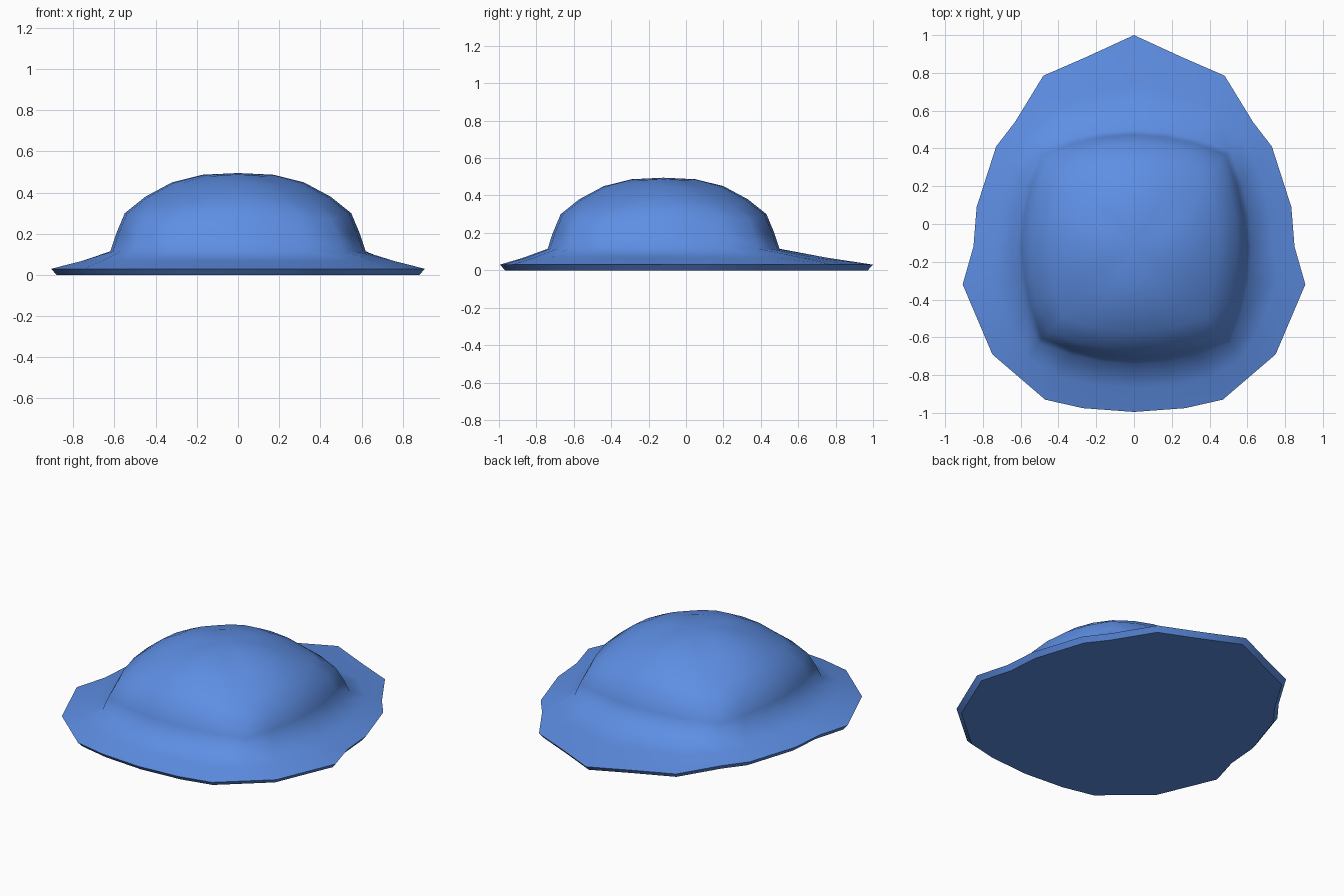
import bpy, bmesh

if "Cube" in bpy.data.objects:
    bpy.data.objects.remove(bpy.data.objects["Cube"])

CY = -0.12  # centre of the crown along y

blue = bpy.data.materials.new("blue")
blue.diffuse_color = (0.11, 0.27, 0.77, 1)
blue.use_nodes = True
blue.node_tree.nodes["Principled BSDF"].inputs["Base Color"].default_value = blue.diffuse_color


def mirrored(half):
    """Close a right-hand half outline (back to front) across x = 0."""
    return half + [(-x, y, z) for x, y, z in reversed(half[1:-1])]


def crown_ring(r, z, corner, drop):
    """Rounded-square ring of 24 points whose corners sag by drop."""
    half = []
    for i in range(13):
        side = 0 if i < 3 else 1 if i <= 9 else 2
        v = (i - 6 * side) / 3
        along = r * corner * v
        out = r * (1 - (1 - corner) * v * v)
        x, y = [(along, out), (out, -along), (-along, -out)][side]
        half.append((x, y + CY, z - drop * v * v))
    return mirrored(half)


# Brim outline, right half from back to front
brim = [(0, 1), (0.25, 0.885), (0.48, 0.785), (0.63, 0.54), (0.73, 0.41),
        (0.833, 0.09), (0.85, -0.12), (0.907, -0.32), (0.75, -0.69),
        (0.61, -0.81), (0.47, -0.93), (0.27, -0.975), (0, -0.995)]
edge = mirrored([(x, y, 0.03) for x, y in brim])
under = [(x * 0.972, y * 0.972, 0) for x, y, z in edge]

# Crown rings from its foot to near the top: radius, height, corner, sag
crown = [crown_ring(*p) for p in (
    (0.62, 0.115, 0.82, 0.0), (0.592, 0.20, 0.82, 0.012),
    (0.55, 0.30, 0.82, 0.03), (0.45, 0.38, 0.83, 0.04),
    (0.32, 0.45, 0.81, 0.03), (0.17, 0.487, 0.78, 0.008))]
middle = [((a[0] + b[0]) / 2, (a[1] + b[1]) / 2, 0.068)
          for a, b in zip(edge, crown[0])]

# Hat: rings joined from the underside up to the peak
bm = bmesh.new()
rings = [[bm.verts.new(p) for p in ring]
         for ring in [under, edge, middle] + crown]
n = len(edge)
for lower, upper in zip(rings, rings[1:]):
    for i in range(n):
        j = (i + 1) % n
        bm.faces.new((lower[i], lower[j], upper[j], upper[i]))
peak = bm.verts.new((0, CY, 0.495))
for i in range(n):
    bm.faces.new((rings[-1][i], rings[-1][(i + 1) % n], peak))
bm.faces.new(rings[0])
bmesh.ops.recalc_face_normals(bm, faces=bm.faces)
for f in bm.faces:
    f.smooth = True

# Crisp rim
for ring in rings[:2]:
    for i in range(n):
        bm.edges.get((ring[i], ring[(i + 1) % n])).smooth = False

mesh = bpy.data.meshes.new("hat")
bm.to_mesh(mesh)
bm.free()
mesh.materials.append(blue)
bpy.context.collection.objects.link(bpy.data.objects.new("hat", mesh))
